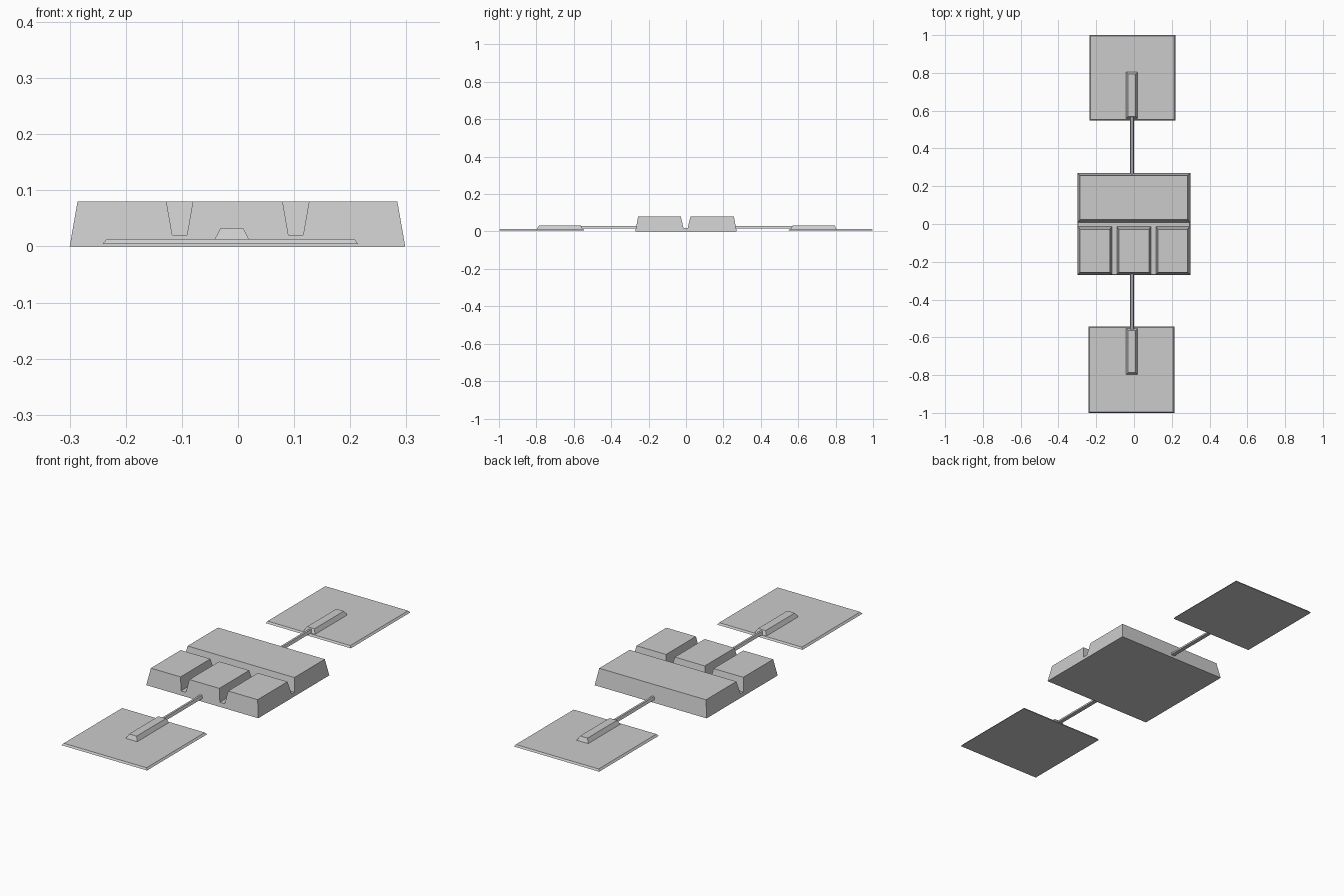
import bpy

if "Cube" in bpy.data.objects:
    bpy.data.objects.remove(bpy.data.objects["Cube"])


def loft(name, low, high):
    """Tapered block between two rectangles given as (x0, x1, y0, y1, z)."""
    verts = []
    for x0, x1, y0, y1, z in (low, high):
        verts += [(x0, y0, z), (x1, y0, z), (x1, y1, z), (x0, y1, z)]
    faces = [(3, 2, 1, 0), (4, 5, 6, 7)]
    faces += [(i, (i + 1) % 4, 4 + (i + 1) % 4, 4 + i) for i in range(4)]
    mesh = bpy.data.meshes.new(name)
    mesh.from_pydata(verts, [], faces)
    obj = bpy.data.objects.new(name, mesh)
    bpy.context.collection.objects.link(obj)
    return obj


def block(name, x0, x1, y0, y1, z0, z1, inset_x, inset_y):
    """Block whose top is inset from its base."""
    return loft(name, (x0, x1, y0, y1, z0),
                (x0 + inset_x, x1 - inset_x, y0 + inset_y, y1 - inset_y, z1))


def cut(target, cutter):
    mod = target.modifiers.new(cutter.name, 'BOOLEAN')
    mod.operation = 'DIFFERENCE'
    mod.solver = 'EXACT'
    mod.object = cutter
    cutter.hide_render = True
    cutter.hide_set(True)


# Main body with sloping sides
body = block("body", -0.30, 0.298, -0.271, 0.271, 0, 0.08, 0.014, 0.015)

# Groove across the whole body (side slopes carried on above the top)
cut(body, loft("cross_groove_cutter",
               (-0.4, 0.4, -0.013, 0.009, 0.018),
               (-0.4, 0.4, -0.033, 0.029, 0.10)))

# Two grooves splitting the front half into three blocks
for side, cx in (("left", -0.104), ("right", 0.103)):
    cut(body, loft(side + "_groove_cutter",
                   (cx - 0.013, cx + 0.013, -0.4, -0.002, 0.02),
                   (cx - 0.027, cx + 0.027, -0.4, -0.002, 0.10)))

# Pads at each end, with a raised bar and a rod into the body
for side, px, pad, bar, rod in (
        ("front", -0.0135, (-1.0, -0.543), (-0.797, -0.552), (-0.57, -0.255)),
        ("back", -0.0085, (0.547, 1.0), (0.559, 0.806), (0.255, 0.575))):
    block(side + "_pad", px - 0.228, px + 0.228, *pad, 0.004, 0.013, 0.007, 0.006)
    block(side + "_bar", -0.042, 0.02, *bar, 0.012, 0.033, 0.011, 0.011)
    block(side + "_rod", -0.021, -0.001, *rod, 0.015, 0.028, 0.005, 0)
